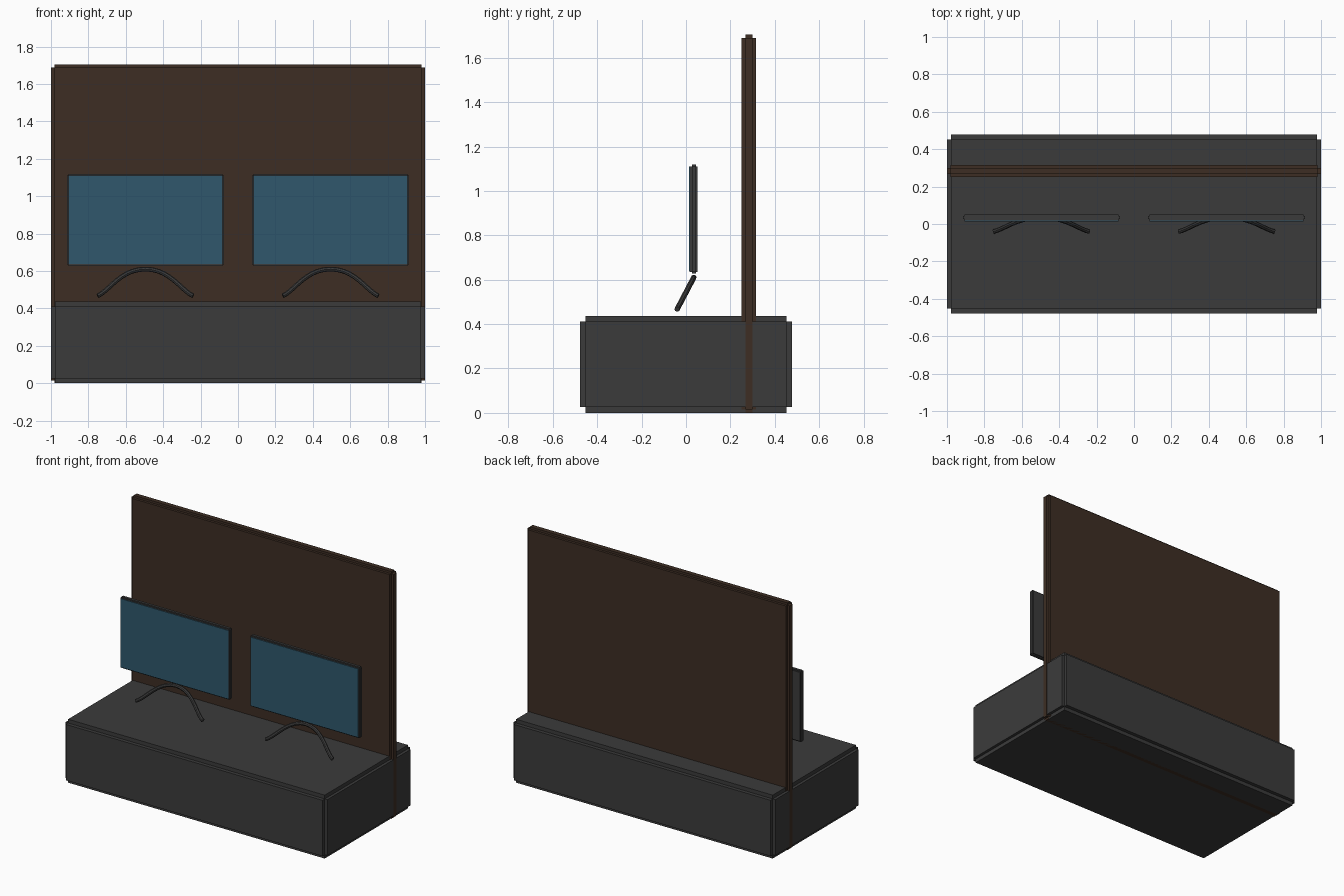
import bpy, bmesh, itertools
from mathutils import Vector

if "Cube" in bpy.data.objects:
    bpy.data.objects.remove(bpy.data.objects["Cube"])


def material(name, rgb):
    m = bpy.data.materials.new(name)
    m.diffuse_color = (*rgb, 1)
    m.use_nodes = True
    m.node_tree.nodes["Principled BSDF"].inputs["Base Color"].default_value = m.diffuse_color
    return m


charcoal = material("charcoal", (0.044, 0.044, 0.044))
brown = material("dark brown", (0.047, 0.027, 0.017))
blue = material("screen blue", (0.029, 0.097, 0.15))


def add_mesh(name, bm, mat):
    me = bpy.data.meshes.new(name)
    bm.to_mesh(me)
    bm.free()
    me.materials.append(mat)
    ob = bpy.data.objects.new(name, me)
    bpy.context.collection.objects.link(ob)
    return ob


def notched_box(name, lo, hi, step, mat):
    """Closed box whose edges are cut in by a square step."""
    cuts = [(a, a + s, b - s, b) for a, b, s in zip(lo, hi, step)]
    cells = {c for c in itertools.product(range(3), repeat=3) if c.count(1) >= 2}
    bm = bmesh.new()
    for c in cells:
        for axis, side in itertools.product(range(3), (0, 1)):
            n = list(c)
            n[axis] += 2 * side - 1
            if tuple(n) in cells:
                continue
            u, v = (axis + 1) % 3, (axis + 2) % 3
            quad = []
            for du, dv in ((0, 0), (1, 0), (1, 1), (0, 1)):
                i = list(c)
                i[axis] += side
                i[u] += du
                i[v] += dv
                quad.append(bm.verts.new([cuts[k][i[k]] for k in range(3)]))
            bm.faces.new(quad if side else quad[::-1])
    bmesh.ops.remove_doubles(bm, verts=bm.verts, dist=1e-5)
    return add_mesh(name, bm, mat)


def plate(name, lo, hi, mat):
    bm = bmesh.new()
    bmesh.ops.create_cube(bm, size=1)
    for v in bm.verts:
        v.co = [hi[k] if v.co[k] > 0 else lo[k] for k in range(3)]
    return add_mesh(name, bm, mat)


def arched_foot(name, cx, mat):
    """Bent tube leaning forward from under the screen."""
    top, end = Vector((cx, 0.035, 0.61)), Vector((0.255, -0.075, -0.143))
    cu = bpy.data.curves.new(name, 'CURVE')
    cu.dimensions = '3D'
    cu.bevel_depth = 0.0125
    cu.bevel_resolution = 2
    cu.resolution_u = 10
    cu.use_fill_caps = True
    sp = cu.splines.new('BEZIER')
    sp.bezier_points.add(2)

    def at(x, drop):
        return top + Vector((end.x * x, end.y * drop, end.z * drop))

    ends = ((-1, 1), (0, 0), (1, 1))
    left = ((-1.1, 1.05), (-0.52, 0), (0.75, 0.8))
    right = ((-0.75, 0.8), (0.52, 0), (1.1, 1.05))
    for p, c, l, r in zip(sp.bezier_points, ends, left, right):
        p.handle_left_type = p.handle_right_type = 'FREE'
        p.co, p.handle_left, p.handle_right = at(*c), at(*l), at(*r)
    tmp = bpy.data.objects.new(name + "_path", cu)
    bpy.context.collection.objects.link(tmp)
    me = bpy.data.meshes.new_from_object(tmp.evaluated_get(bpy.context.evaluated_depsgraph_get()))
    bpy.data.objects.remove(tmp)
    me.materials.clear()
    me.materials.append(mat)
    ob = bpy.data.objects.new(name, me)
    bpy.context.collection.objects.link(ob)
    bpy.ops.object.select_all(action='DESELECT')
    ob.select_set(True)
    bpy.context.view_layer.objects.active = ob
    bpy.ops.object.shade_smooth_by_angle()


# Base block and upright back panel
notched_box("base", (-0.9985, -0.478, 0), (0.9985, 0.478, 0.437), (0.02, 0.025, 0.026), charcoal)
notched_box("back_panel", (-1, 0.25, 0), (1, 0.316, 1.704), (0.018, 0.017, 0.015), brown)

# Two screens, each with a glass plate and an arched foot
for side, cx in (("left", -0.495), ("right", 0.495)):
    notched_box(side + "_screen_body", (cx - 0.419, 0.018, 0.627), (cx + 0.419, 0.052, 1.118),
                (0.007, 0.008, 0.008), charcoal)
    plate(side + "_screen_glass", (cx - 0.411, 0.014, 0.636), (cx + 0.411, 0.0185, 1.109), blue)
    arched_foot(side + "_foot", cx, charcoal)
